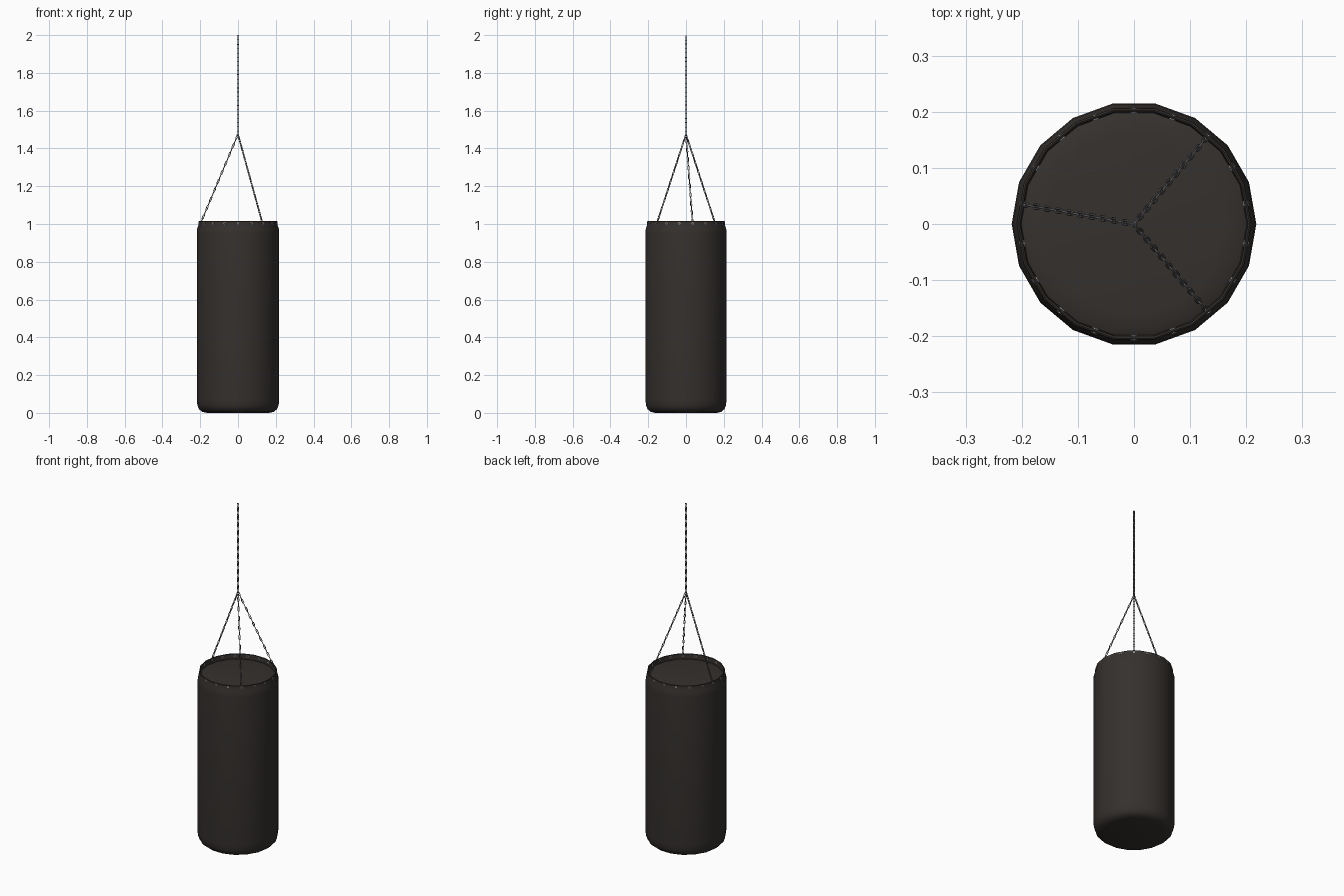
import bpy, bmesh, math
from mathutils import Vector, Matrix

if "Cube" in bpy.data.objects:
    bpy.data.objects.remove(bpy.data.objects["Cube"])

SIDES = 18


def material(name, c):
    m = bpy.data.materials.new(name)
    m.diffuse_color = (*c, 1)
    m.use_nodes = True
    m.node_tree.nodes["Principled BSDF"].inputs["Base Color"].default_value = m.diffuse_color
    return m


leather = material("dark_leather", (0.035, 0.030, 0.027))
steel = material("chain_steel", (0.10, 0.10, 0.11))
bright = material("eyelet_metal", (0.35, 0.36, 0.36))


def finish(name, bm, mat, angle=40):
    bmesh.ops.recalc_face_normals(bm, faces=bm.faces[:])
    me = bpy.data.meshes.new(name)
    bm.to_mesh(me)
    bm.free()
    ob = bpy.data.objects.new(name, me)
    bpy.context.collection.objects.link(ob)
    me.materials.append(mat)
    bpy.ops.object.select_all(action='DESELECT')
    ob.select_set(True)
    bpy.context.view_layer.objects.active = ob
    bpy.ops.object.shade_smooth_by_angle(angle=math.radians(angle))
    return ob


def bridge(bm, a, b):
    n = len(a)
    for i in range(n):
        bm.faces.new((a[i], a[(i + 1) % n], b[(i + 1) % n], b[i]))


def lathe(name, profile, mat):
    bm = bmesh.new()
    rings = []
    for r, z in profile:
        rings.append([bm.verts.new((r * math.cos(math.tau * i / SIDES),
                                    r * math.sin(math.tau * i / SIDES), z))
                      for i in range(SIDES)])
    for a, b in zip(rings, rings[1:]):
        bridge(bm, a, b)
    bm.faces.new(rings[0])
    bm.faces.new(rings[-1])
    return finish(name, bm, mat)


# Bag: rounded base, straight wall, thin raised rim and sunken lid
lathe("bag_body", [(0.165, 0.0), (0.19, 0.006), (0.207, 0.02), (0.215, 0.04),
                   (0.218, 0.07), (0.218, 0.95), (0.216, 0.975), (0.21, 0.992),
                   (0.209, 1.013), (0.206, 1.015), (0.203, 1.013),
                   (0.201, 0.985), (0.19, 0.990), (0.16, 0.994)], leather)


def add_link(bm, matrix, length, width, wire):
    # Stadium-shaped link lying along local z, in the local xz plane
    R, h = width / 2 - wire, length / 2 - width / 2
    rings = []
    for k in range(10):
        a = math.pi * (k % 5) / 4 + (math.pi if k >= 5 else 0)
        d = Vector((math.cos(a), 0, math.sin(a)))
        c = d * R + Vector((0, 0, h if k < 5 else -h))
        rings.append([bm.verts.new(matrix @ (c + wire * (
            d * math.cos(t) + Vector((0, 1, 0)) * math.sin(t))))
            for t in (math.tau * j / 6 for j in range(6))])
    for k in range(10):
        bridge(bm, rings[k], rings[(k + 1) % 10])


def chain(name, start, end, count, width, wire):
    # Alternating links, each turned a quarter from the last
    start, end = Vector(start), Vector(end)
    d = end - start
    total = d.length
    pitch = (total - 2 * wire) / count
    rot = d.to_track_quat('Z', 'Y').to_matrix().to_4x4()
    bm = bmesh.new()
    for i in range(count):
        pos = start + d.normalized() * (wire + pitch * (i + 0.5))
        m = (Matrix.Translation(pos) @ rot
             @ Matrix.Rotation(math.pi / 2 * (i % 2), 4, 'Z'))
        add_link(bm, m, pitch + 2 * wire, width, wire)
    return finish(name, bm, steel, 60)


# Chains: one hanging line and three spreading to the rim
chain("main_chain", (0, 0, 1.465), (0, 0, 2.0), 23, 0.013, 0.0022)
for n, deg in enumerate((50, 170, 310)):
    a = math.radians(deg)
    r = 0.203
    chain(f"side_chain_{n + 1}", (r * math.cos(a), r * math.sin(a), 1.0),
          (0, 0, 1.475), 20, 0.011, 0.002)

# Eyelets through the rim, one per flat side
for i in range(SIDES):
    a = math.radians(10 + 20 * i)
    bm = bmesh.new()
    m = (Matrix.Translation((0.2025 * math.cos(a), 0.2025 * math.sin(a), 1.004))
         @ Matrix.Rotation(a, 4, 'Z') @ Matrix.Rotation(math.pi / 2, 4, 'Y'))
    rings = []
    for rad, z in ((0.004, -0.005), (0.0065, -0.005), (0.0065, 0.005), (0.004, 0.005)):
        rings.append([bm.verts.new(m @ Vector((rad * math.cos(t), rad * math.sin(t), z)))
                      for t in (math.tau * j / 10 for j in range(10))])
    for k in range(4):
        bridge(bm, rings[k], rings[(k + 1) % 4])
    finish(f"rim_eyelet_{i + 1}", bm, bright)
